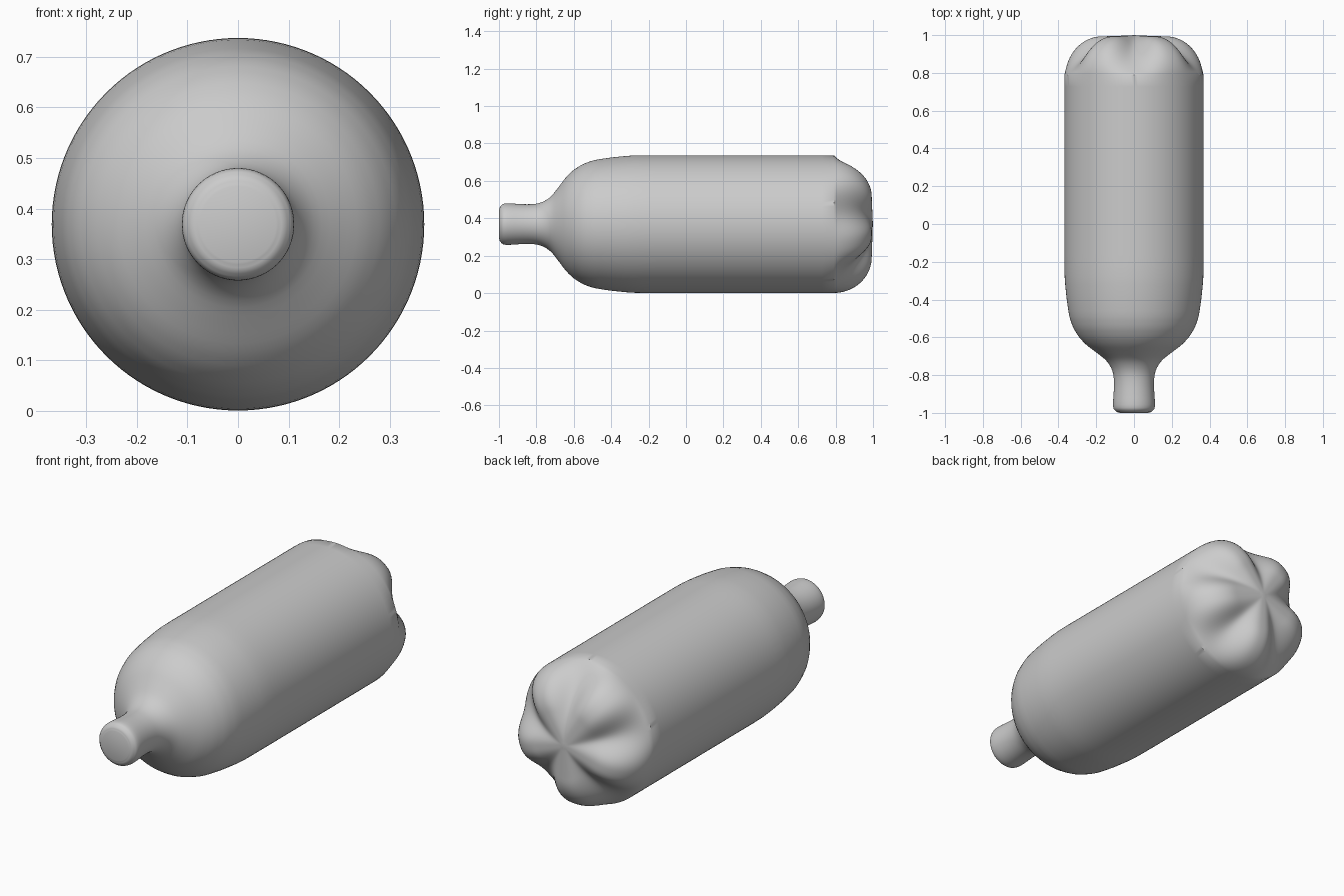
import bpy, bmesh, math

if "Cube" in bpy.data.objects:
    bpy.data.objects.remove(bpy.data.objects["Cube"])

SEG = 120          # points around the bottle
R, CZ = 0.368, 0.369
BASE_Y = 0.79      # where the lobed base begins

# Neck, shoulder and body profile as (y, radius)
PROFILE = [(-1.0, 0.075), (-0.995, 0.092), (-0.98, 0.107), (-0.955, 0.111),
           (-0.90, 0.108), (-0.85, 0.106), (-0.80, 0.109), (-0.76, 0.122),
           (-0.72, 0.15), (-0.68, 0.2), (-0.64, 0.252), (-0.60, 0.29),
           (-0.55, 0.321), (-0.49, 0.342), (-0.40, 0.356), (-0.28, 0.367),
           (-0.1, R), (0.3, R), (0.6, R), (BASE_Y, R)]


def smooth_profile(pts, n=3):
    """Catmull-Rom refinement of a profile."""
    out = []
    for i in range(len(pts) - 1):
        p = [pts[max(i - 1, 0)], pts[i], pts[i + 1], pts[min(i + 2, len(pts) - 1)]]
        for k in range(n):
            t = k / n
            r = 0.5 * (2 * p[1][1] + (p[2][1] - p[0][1]) * t
                       + (2 * p[0][1] - 5 * p[1][1] + 4 * p[2][1] - p[3][1]) * t * t
                       + (3 * p[1][1] - p[0][1] - 3 * p[2][1] + p[3][1]) * t ** 3)
            out.append((p[1][0] + (p[2][0] - p[1][0]) * t, min(r, R)))
    return out + [pts[-1]]


def base_point(s, a):
    """Radius and y on the base: s runs rim to centre, a is the angle."""
    if s < 0.6:
        t = s / 0.6 * math.pi / 2
        lobe = (0.178 + 0.19 * math.cos(t), BASE_Y + 0.203 * math.sin(t))
    else:
        u = (s - 0.6) / 0.4
        lobe = (0.178 * (1 - u), BASE_Y + 0.203 + 0.006 * u)
    valley_r = R * (1 - s)
    valley = (valley_r, BASE_Y + 0.209 * (1 - (valley_r / R) ** 2))
    w = (0.5 + 0.5 * math.cos(5 * (a - math.pi / 2))) ** 1.4
    return tuple(l + (v - l) * w for l, v in zip(lobe, valley))


# Bottle: revolved body closed by a five-lobed base
bm = bmesh.new()
angles = [2 * math.pi * i / SEG for i in range(SEG)]


def ring(point):
    verts = []
    for a in angles:
        r, y = point(a)
        verts.append(bm.verts.new((r * math.cos(a), y, CZ + r * math.sin(a))))
    return verts


rings = [ring(lambda a: (r, y)) for y, r in smooth_profile(PROFILE)]
STEPS = 28
rings += [ring(lambda a: base_point(k / STEPS, a)) for k in range(1, STEPS)]
for lo, hi in zip(rings, rings[1:]):
    for i in range(SEG):
        j = (i + 1) % SEG
        bm.faces.new((lo[i], lo[j], hi[j], hi[i]))

# Flat mouth and centre of the base
bm.faces.new(rings[0])
tip = bm.verts.new((0, 1.0, CZ))
for i in range(SEG):
    bm.faces.new((rings[-1][i], rings[-1][(i + 1) % SEG], tip))
bmesh.ops.recalc_face_normals(bm, faces=bm.faces)

mesh = bpy.data.meshes.new("bottle")
bm.to_mesh(mesh)
bm.free()
bottle = bpy.data.objects.new("bottle", mesh)
bpy.context.collection.objects.link(bottle)
bpy.context.view_layer.objects.active = bottle
bottle.select_set(True)
bpy.ops.object.shade_smooth_by_angle(angle=math.radians(40))
